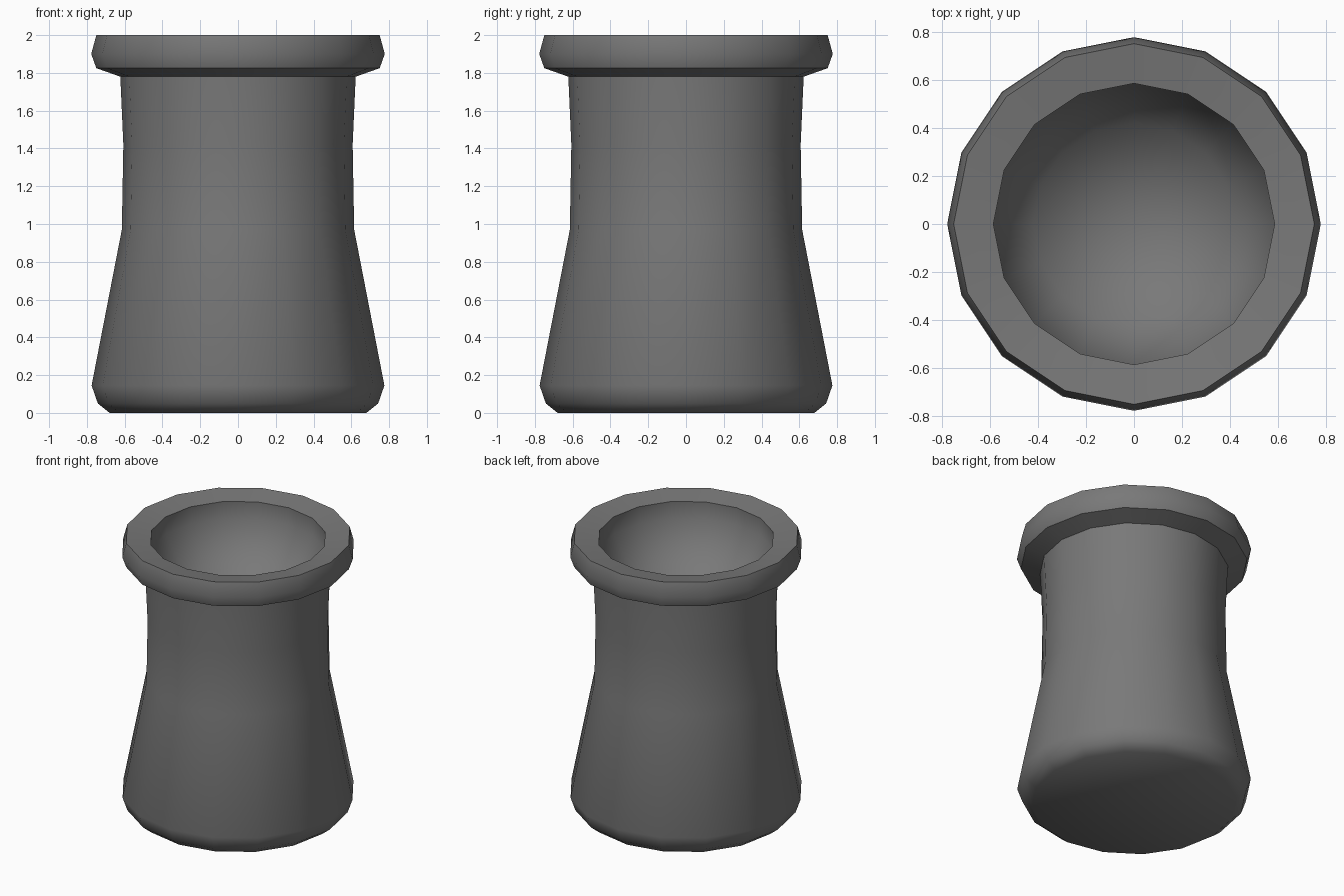
import bpy, bmesh, math

if "Cube" in bpy.data.objects:
    bpy.data.objects.remove(bpy.data.objects["Cube"])

SIDES = 16


def lathe(name, profile):
    """Spin a (radius, height) profile round z; radius 0 makes a pole."""
    bm = bmesh.new()
    rings = []
    for r, z in profile:
        if r == 0:
            rings.append([bm.verts.new((0, 0, z))] * SIDES)
        else:
            rings.append([bm.verts.new((r * math.cos(2 * math.pi * i / SIDES),
                                        r * math.sin(2 * math.pi * i / SIDES), z))
                          for i in range(SIDES)])
    for a, b in zip(rings, rings[1:]):
        for i in range(SIDES):
            j = (i + 1) % SIDES
            corners = list(dict.fromkeys((a[i], a[j], b[j], b[i])))
            bm.faces.new(corners)
    bmesh.ops.recalc_face_normals(bm, faces=bm.faces)
    mesh = bpy.data.meshes.new(name)
    bm.to_mesh(mesh)
    bm.free()
    obj = bpy.data.objects.new(name, mesh)
    bpy.context.collection.objects.link(obj)
    bpy.context.view_layer.objects.active = obj
    obj.select_set(True)
    bpy.ops.object.shade_smooth_by_angle(angle=math.radians(45))
    return obj


pot = lathe("pot", [
    # base and flared body
    (0, 0), (0.68, 0), (0.742, 0.05), (0.775, 0.145),
    # narrow neck
    (0.615, 0.97), (0.607, 1.42), (0.623, 1.78),
    # thick lip, top dipping slightly inward
    (0.75, 1.825), (0.777, 1.9), (0.75, 2.0), (0.585, 1.975),
    # funnel-shaped hollow
    (0.585, 1.85), (0.42, 1.6), (0, 1.42),
])

# dark grey
mat = bpy.data.materials.new("dark_grey")
mat.diffuse_color = (0.19, 0.19, 0.19, 1)
mat.use_nodes = True
mat.node_tree.nodes["Principled BSDF"].inputs["Base Color"].default_value = mat.diffuse_color
pot.data.materials.append(mat)
